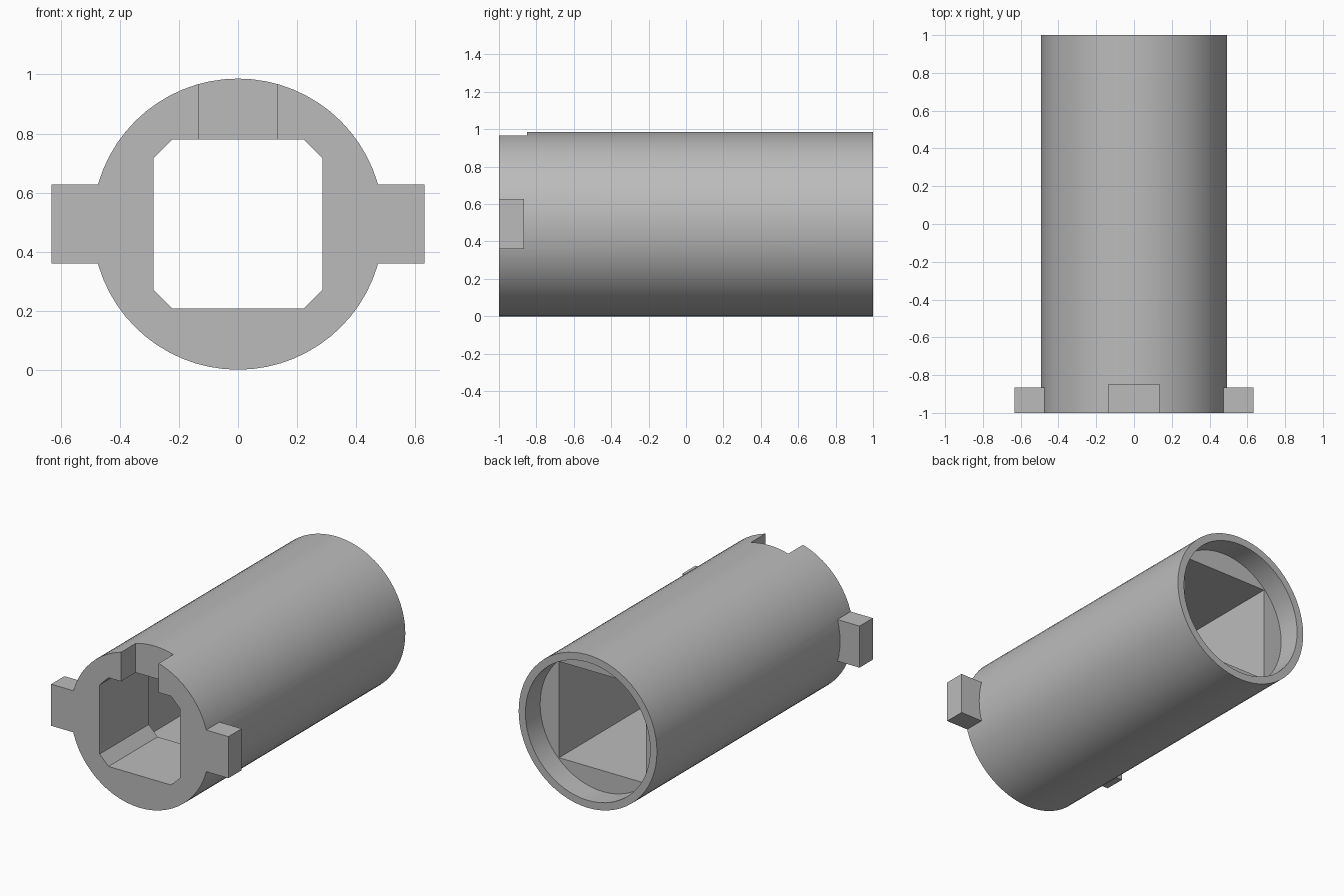
import bpy
import bmesh
import math
from mathutils import Matrix, Vector

default_cube = bpy.data.objects.get("Cube")
if default_cube:
    bpy.data.objects.remove(default_cube, do_unlink=True)

RADIUS = 0.493
FRONT, BACK = -1.0, 1.0
EXTRA = 0.1  # overshoot of cutters past open ends

grey = bpy.data.materials.new("plain grey")
grey.use_nodes = True
colour = (0.5, 0.5, 0.5, 1)
grey.diffuse_color = colour
grey.node_tree.nodes["Principled BSDF"].inputs["Base Color"].default_value = colour


def prism(name, outline, y0, y1):
    """Extrude an outline of (x, height from the axis) points along y."""
    bm = bmesh.new()
    face = bm.faces.new([bm.verts.new((x, y0, RADIUS + z)) for x, z in outline])
    extruded = bmesh.ops.extrude_face_region(bm, geom=[face])["geom"]
    moved = [v for v in extruded if isinstance(v, bmesh.types.BMVert)]
    bmesh.ops.translate(bm, verts=moved, vec=Vector((0, y1 - y0, 0)))
    bmesh.ops.recalc_face_normals(bm, faces=bm.faces)
    mesh = bpy.data.meshes.new(name)
    bm.to_mesh(mesh)
    bm.free()
    mesh.materials.append(grey)
    obj = bpy.data.objects.new(name, mesh)
    bpy.context.collection.objects.link(obj)
    return obj


def circle(radius, sides=64):
    angles = [2 * math.pi * i / sides for i in range(sides)]
    return [(radius * math.cos(a), radius * math.sin(a)) for a in angles]


def rectangle(x0, x1, z0, z1):
    return [(x0, z0), (x1, z0), (x1, z1), (x0, z1)]


def chamfered_square(half, cut):
    inner = half - cut
    corner = [(half, -inner), (half, inner)]
    return [tuple(Matrix.Rotation(math.pi / 2 * i, 2) @ Vector(p))
            for i in range(4) for p in corner]


def combine(target, tool, operation):
    """Apply a boolean and discard the tool."""
    bpy.context.view_layer.objects.active = target
    mod = target.modifiers.new(operation.lower(), "BOOLEAN")
    mod.operation = operation
    mod.solver = "EXACT"
    mod.object = tool
    bpy.ops.object.modifier_apply(modifier=mod.name)
    bpy.data.objects.remove(tool, do_unlink=True)


# Cylindrical sleeve with two locking tabs at the front
sleeve = prism("sleeve", circle(RADIUS), FRONT, BACK)
for side in (-1, 1):
    x0, x1 = sorted((side * 0.38, side * 0.632))
    tab = prism("tab", rectangle(x0, x1, -0.133, 0.135), FRONT, FRONT + 0.135)
    combine(sleeve, tab, "UNION")

# Chamfered front opening, wider square bore, round rear recess, top notch
SQUARE_START, RECESS_START = -0.5, 0.85
cutters = [
    prism("front_opening", chamfered_square(0.286, 0.063),
          FRONT - EXTRA, SQUARE_START + EXTRA),
    prism("square_bore", rectangle(-0.31, 0.31, -0.31, 0.31),
          SQUARE_START, RECESS_START + EXTRA / 2),
    prism("rear_recess", circle(0.445), RECESS_START, BACK + EXTRA),
    prism("top_notch", rectangle(-0.134, 0.134, 0.1, 0.6),
          FRONT - EXTRA, FRONT + 0.15),
]
for cutter in cutters:
    combine(sleeve, cutter, "DIFFERENCE")

# Smooth round walls, crisp corners
bpy.ops.object.select_all(action="DESELECT")
sleeve.select_set(True)
bpy.context.view_layer.objects.active = sleeve
bpy.ops.object.shade_smooth_by_angle(angle=math.radians(30))
